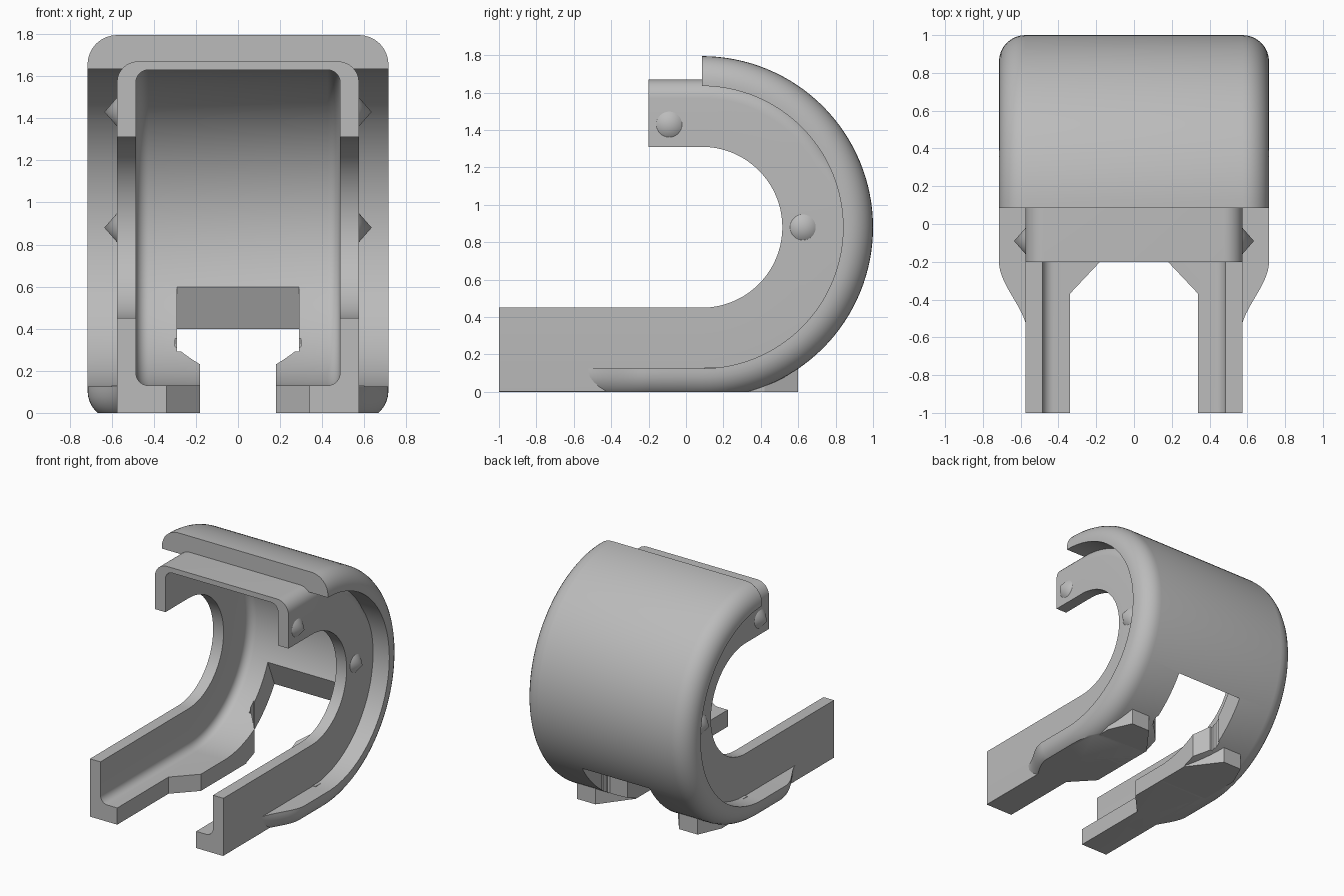
import bpy, bmesh
from math import sin, cos, pi, radians
from mathutils import Matrix

cube = bpy.data.objects.get("Cube")
if cube:
    bpy.data.objects.remove(cube, do_unlink=True)

grey = bpy.data.materials.new("plain grey")
grey.use_nodes = True
grey.diffuse_color = (0.5, 0.5, 0.5, 1)
grey.node_tree.nodes["Principled BSDF"].inputs["Base Color"].default_value = (0.5, 0.5, 0.5, 1)

CY, CZ = 0.085, 0.88          # centre of the hook's arc
SIDE, WALL = 0.575, 0.485     # outer and inner x of the channel walls


def finish(name, bm):
    bmesh.ops.recalc_face_normals(bm, faces=bm.faces)
    me = bpy.data.meshes.new(name)
    bm.to_mesh(me)
    bm.free()
    ob = bpy.data.objects.new(name, me)
    me.materials.append(grey)
    bpy.context.collection.objects.link(ob)
    return ob


def select(ob):
    bpy.ops.object.select_all(action='DESELECT')
    ob.select_set(True)
    bpy.context.view_layer.objects.active = ob


def smooth(ob):
    select(ob)
    bpy.ops.object.shade_smooth_by_angle(angle=radians(30))


def fillet(cx, cr, rad, a0, a1, n=8):
    angles = [radians(a0 + (a1 - a0) * i / n) for i in range(n + 1)]
    return [(cx + rad * cos(a), cr + rad * sin(a)) for a in angles]


def sweep(name, stations, section):
    """Skin mirrored (x, radius) sections along (angle, y shift, data) stations."""
    bm = bmesh.new()
    rings = []
    for angle, shift, data in stations:
        half = section(data)
        ring = half + [(-x, r) for x, r in reversed(half)]
        a = radians(angle)
        rings.append([bm.verts.new((x, CY + shift + r * cos(a), CZ + r * sin(a)))
                      for x, r in ring])
    n = len(rings[0])
    for p, q in zip(rings, rings[1:]):
        for i in range(n):
            j = (i + 1) % n
            bm.faces.new((p[i], p[j], q[j], q[i]))
    bm.faces.new(rings[0])
    bm.faces.new(rings[-1])
    return finish(name, bm)


def prism(name, points, direction):
    bm = bmesh.new()
    face = bm.faces.new([bm.verts.new(p) for p in points])
    ext = bmesh.ops.extrude_face_region(bm, geom=[face])
    verts = [v for v in ext["geom"] if isinstance(v, bmesh.types.BMVert)]
    bmesh.ops.translate(bm, vec=direction, verts=verts)
    return finish(name, bm)


def cut(ob, cutter):
    mod = ob.modifiers.new("cut", 'BOOLEAN')
    mod.operation = 'DIFFERENCE'
    mod.solver = 'EXACT'
    mod.object = cutter
    select(ob)
    bpy.ops.object.modifier_apply(modifier=mod.name)


# Channel: U section from the top lip, round the arc, along to the feet
def channel_section(t):
    outer, c = 0.79 + 0.09 * t, 0.1 - 0.095 * t
    return (fillet(SIDE - c, outer - c, c, 90, 0)
            + [(SIDE, 0.43), (WALL, 0.43)]
            + fillet(WALL - 0.06, 0.69, 0.06, 0, 90))


STEPS = 64
arc = [90 - 180 * i / STEPS for i in range(STEPS + 1)]
channel = sweep(
    "channel",
    [(90, -0.2 - CY, 0)]
    + [(a, 0, min(1, max(0, (30 - a) / 60))) for a in arc]
    + [(-90, -1 - CY, 1)],
    channel_section)


# Shell: rounded band wrapped outside the channel, tapering into the legs
def shell_section(w):
    return fillet(w - 0.14, 0.775, 0.14, 90, 0) + [(w, 0.755)]


def taper(y):
    t = min(1, max(0, (-0.2 - y) / 0.38))
    return 0.715 - 0.15 * t * t * (3 - 2 * t)


ys = [-0.2 - 0.38 * i / 14 for i in range(15)]
shell = sweep(
    "outer_shell",
    [(a, 0, 0.715) for a in arc] + [(-90, y - CY, taper(y)) for y in ys],
    shell_section)

# Cutters: ground plane, floor slot and rear window
ground = prism("ground_cutter", [(-2, -2, -1), (2, -2, -1), (2, 2, -1), (-2, 2, -1)], (0, 0, 1))
slot_half = [(0.34, -1.2), (0.34, -0.37), (0.18, -0.2), (0.18, 0.46), (0.3, 0.58), (0.3, 0.62)]
slot_plan = slot_half + [(-x, y) for x, y in reversed(slot_half)]
slot = prism("slot_cutter", [(x, y, -0.3) for x, y in slot_plan], (0, 0, 0.9))
window_side = [(0.55, -0.2), (1.11, -0.2), (0.75, 0.67), (0.55, 0.67)]
window = prism("window_cutter", [(-0.29, y, z) for y, z in window_side], (0.58, 0, 0))

cut(shell, ground)
for part in (channel, shell):
    cut(part, slot)
    cut(part, window)
    smooth(part)
for cutter in (ground, slot, window):
    bpy.data.objects.remove(cutter, do_unlink=True)

# Pads and side studs, mirrored
pad_plan = [(0.18, 0.1), (0.18, 0.36), (0.36, 0.6), (0.52, 0.6), (0.6, 0.42), (0.6, 0.1)]
for side, s in (("left", 1), ("right", -1)):
    prism(side + "_pad", [(s * x, y, 0) for x, y in pad_plan], (0, 0, 0.13))
    for label, y, z in (("upper", -0.09, 1.43), ("rear", 0.625, 0.88)):
        bm = bmesh.new()
        bmesh.ops.create_cone(bm, cap_ends=True, segments=32, radius1=0.08, radius2=0, depth=0.07)
        bm.transform(Matrix.Translation((s * (SIDE + 0.025), y, z))
                     @ Matrix.Rotation(s * pi / 2, 4, 'Y'))
        smooth(finish(side + "_" + label + "_stud", bm))
